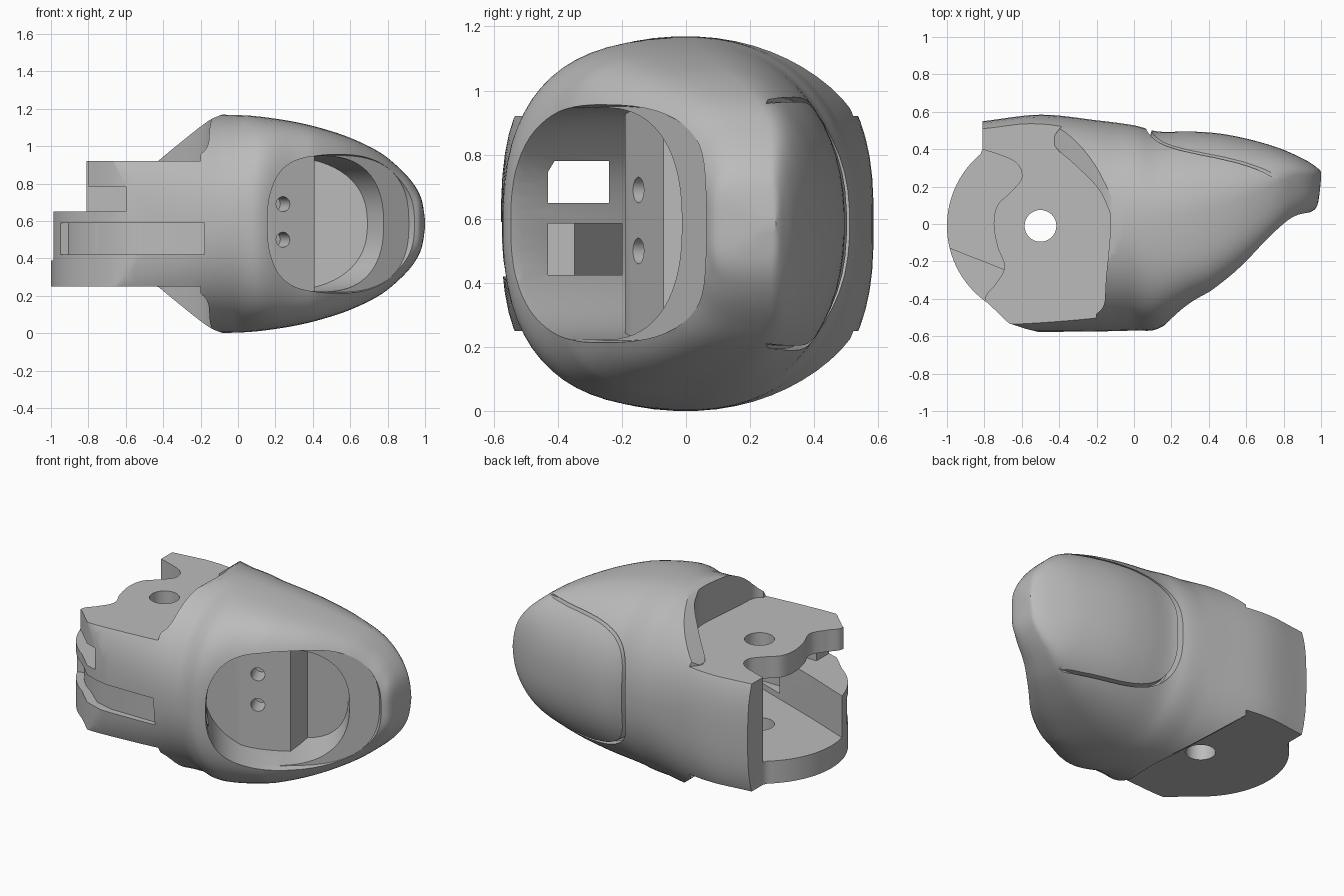
import bpy, bmesh
from math import sin, cos, pi, radians
from mathutils import Vector

cube = bpy.data.objects.get("Cube")
if cube:
    bpy.data.objects.remove(cube, do_unlink=True)

MID = 0.585

grey = bpy.data.materials.new("plain grey")
grey.use_nodes = True
grey.diffuse_color = (0.5, 0.5, 0.5, 1)
grey.node_tree.nodes["Principled BSDF"].inputs["Base Color"].default_value = (0.5, 0.5, 0.5, 1)


def smooth(rows, steps):
    """Catmull-Rom curve through rows of any width."""
    out = []
    pts = [Vector(r) for r in rows]
    for i in range(len(pts) - 1):
        a, b, c, d = pts[max(i - 1, 0)], pts[i], pts[i + 1], pts[min(i + 2, len(pts) - 1)]
        for s in range(steps):
            t = s / steps
            out.append(b + (c - a) * (t / 2) + (2 * a - 5 * b + 4 * c - d) * (t * t / 2)
                       + (3 * b - a - 3 * c + d) * (t ** 3 / 2))
    return out + [pts[-1]]


def loft(name, rings):
    """Closed solid through rings that have equal point counts."""
    bm = bmesh.new()
    loops = [[bm.verts.new(p) for p in ring] for ring in rings]
    n = len(loops[0])
    for a, b in zip(loops, loops[1:]):
        for i in range(n):
            bm.faces.new((a[i], a[(i + 1) % n], b[(i + 1) % n], b[i]))
    bm.faces.new(loops[0][::-1])
    bm.faces.new(loops[-1])
    bmesh.ops.recalc_face_normals(bm, faces=bm.faces)
    mesh = bpy.data.meshes.new(name)
    bm.to_mesh(mesh)
    bm.free()
    mesh.materials.append(grey)
    obj = bpy.data.objects.new(name, mesh)
    bpy.context.collection.objects.link(obj)
    return obj


def prism(points, low, high):
    return loft("cutter", [[(p[0], p[1], z) for p in points] for z in (low, high)])


def box(x0, x1, y0, y1, z0, z1):
    return prism([(x0, y0), (x1, y0), (x1, y1), (x0, y1)], z0, z1)


def superellipse(plus, minus, count=64):
    """Unit outline with one exponent on each side."""
    for i in range(count):
        a = 2 * pi * (i + 0.5) / count
        c, s = cos(a), sin(a)
        n = plus if c > 0 else minus
        yield (abs(c) ** (2 / n) * (1 if c > 0 else -1), abs(s) ** (2 / n) * (1 if s > 0 else -1))


def plug(centre, u, axis, half_u, half_z, powers, stations):
    """Rounded plug along an axis; stations are (distance, scale)."""
    return loft("cutter", [[centre + axis * d + u * (half_u * k * p) + Vector((0, 0, half_z * k * q))
                            for p, q in superellipse(*powers)] for d, k in stations])


def boolean(obj, tool, kind="DIFFERENCE"):
    mod = obj.modifiers.new("cut", "BOOLEAN")
    mod.operation, mod.object, mod.solver = kind, tool, "EXACT"
    bpy.context.view_layer.objects.active = obj
    bpy.ops.object.modifier_apply(modifier=mod.name)
    bpy.data.objects.remove(tool, do_unlink=True)


def arc(radius, start, end, count=24):
    return [(-0.5 + radius * cos(radians(start + (end - start) * i / count)),
             -0.01 + radius * sin(radians(start + (end - start) * i / count))) for i in range(count + 1)]


# Outer shell: rows of x, front y, widest y, back y, half height
profile = [(-1.05, -.575, 0, .53, .585), (-.81, -.575, 0, .55, .585), (-.5, -.577, 0, .585, .585),
           (-.2, -.575, 0, .555, .585), (0, -.57, 0, .528, .582), (.13, -.56, 0, .495, .572),
           (.3, -.45, .02, .495, .546), (.45, -.365, .06, .485, .51), (.6, -.25, .12, .457, .46),
           (.75, -.1, .2, .415, .387), (.85, .0, .25, .375, .31), (.93, .055, .26, .335, .225),
           (.98, .1, .262, .3, .135), (1, .24, .265, .28, .02)]


def shell(name):
    rings = []
    for x, front, wide, back, h in smooth(profile, 6):
        # Squarer sections at the hinge and around the opening
        hinge = 2.2 + 0.7 * min(max((-.1 - x) / 0.5, 0), 1)
        power = hinge + 1.6 * min(max(x / 0.4, 0), 1)
        rings.append([(x, wide + p * (back - wide if p > 0 else wide - front), MID + h * q)
                      for p, q in superellipse(hinge, power)])
    return loft(name, rings)


body = shell("fingertip_body")
pad = shell("back_pad")

# Back pad sits in a flared recess that leans toward the tip
along, back = Vector((.98, -.2, 0)).normalized(), Vector((.2, .98, 0)).normalized()
pad_centre = Vector((.56, .29, MID))
boolean(pad, plug(pad_centre, along, back, .5, .38, (3.3, 3.3), [(-.01, 1), (.1, 1), (.5, .9)]), "INTERSECT")
boolean(body, plug(pad_centre, along, back, .51, .39, (3.3, 3.3), [(0, 1), (.5, 1.16)]))

# Hinge outline seen from above
outline = [(1.2, .8), (-.81, .8), (-.81, .4)] + arc(.5, 130, 236, 40)
outline += [(-.67, -.53), (-.58, -.56), (-.5, -.58), (-.5, -.8), (1.2, -.8)]
boolean(body, prism(outline, -.2, 1.4), "INTERSECT")

# Steps and ramps down to the hinge plates, above and below
step = smooth([(-.2, -.48), (-.16, -.43), (-.15, -.3), (-.125, 0), (-.145, .1), (-.2, .2),
               (-.32, .32), (-.41, .4), (-.43, .46), (-.38, .53)], 6)
step = [(-1.3, -.9), (-.2, -.9)] + step + [(-.38, .9), (-1.3, .9)]
ramp = smooth([(-.425, .922), (-.35, .985), (-.18, 1.12), (-.1, 1.163), (0, 1.19)], 5)
ramp = [(-.5, .922 - MID)] + [(p[0], p[1] - MID) for p in ramp] + [(0, .9), (-.5, .9)]
for side in (1, -1):
    boolean(body, prism(step, MID + side * .335, MID + side * .9))
    boolean(body, loft("cutter", [[(x, y, MID + side * z) for x, z in ramp] for y in (-.9, .9)]))

# Scalloped edge of the upper plate
scallop = smooth([(-.81, .4), (-.64, .335), (-.6, .25), (-.66, .17), (-.73, .1), (-.75, 0),
                  (-.73, -.12), (-.692, -.23), (-.74, -.32), (-.79, -.38), (-.8, -.435)], 6)
boolean(body, prism([(-1.3, .4)] + scallop + [(-1.3, -.435)], .65, 1))

# Space between the plates, front notch and pivot hole
boolean(body, prism([(-1.3, -.01), (-.98, -.13), (-.7, -.24), (-.2, -.42), (-.2, .4), (-1.3, .4001)], .39, .785))
boolean(body, box(-1.3, -.6, -.8, .1, .65, .785))
boolean(body, prism(arc(.085, 0, 345, 31), -.2, 1.4))

# Shallow channel around the front wall
channel = arc(.455, 207, 238) + [(-.62, -.5), (-.5, -.53), (-.18, -.53), (-.18, -.8), (-1.2, -.8), (-1.2, -.3)]
boolean(body, prism(channel, .42, .59))

# Front opening: a shallow lip, then the chamber behind it
u = Vector((.79, .61, 0)).normalized()
out = Vector((.61, -.79, 0)).normalized()
window = Vector((.55, -.24, MID))
chamber = plug(window - u * .085, u, out, .405, .362, (2.4, 2.7), [(-.9, 1), (-.03, 1), (.5, 1.1)])
limit = [(-.4, -.19), (.15, -.19), (.41, -.07), (.41, .1), (1.2, .1), (1.2, -1), (-.4, -1)]
boolean(chamber, prism(limit, 0, 1.2), "INTERSECT")
boolean(body, chamber)
boolean(body, plug(window, u, out, .49, .365, (2.6, 2.7), [(-.04, 1), (.5, 1.2)]))

# Passages from the chamber to the hinge
boolean(body, box(-.7, .1, -.43, -.24, .65, .78))
boolean(body, box(-.4, .1, -.43, -.2, .425, .585))

# Two screw holes in the slanted block
across, drill = Vector((.91, .42, 0)), Vector((.42, -.91, 0))
for z in (.5, .69):
    boolean(body, plug(Vector((.24, -.147, z)), across, drill, .04, .04, (2, 2), [(-.12, 1), (.05, 1)]))

# Smooth shading with sharp edges kept
for obj in (body, pad):
    bpy.ops.object.select_all(action="DESELECT")
    obj.select_set(True)
    bpy.context.view_layer.objects.active = obj
    bpy.ops.object.shade_smooth_by_angle(angle=radians(30))
